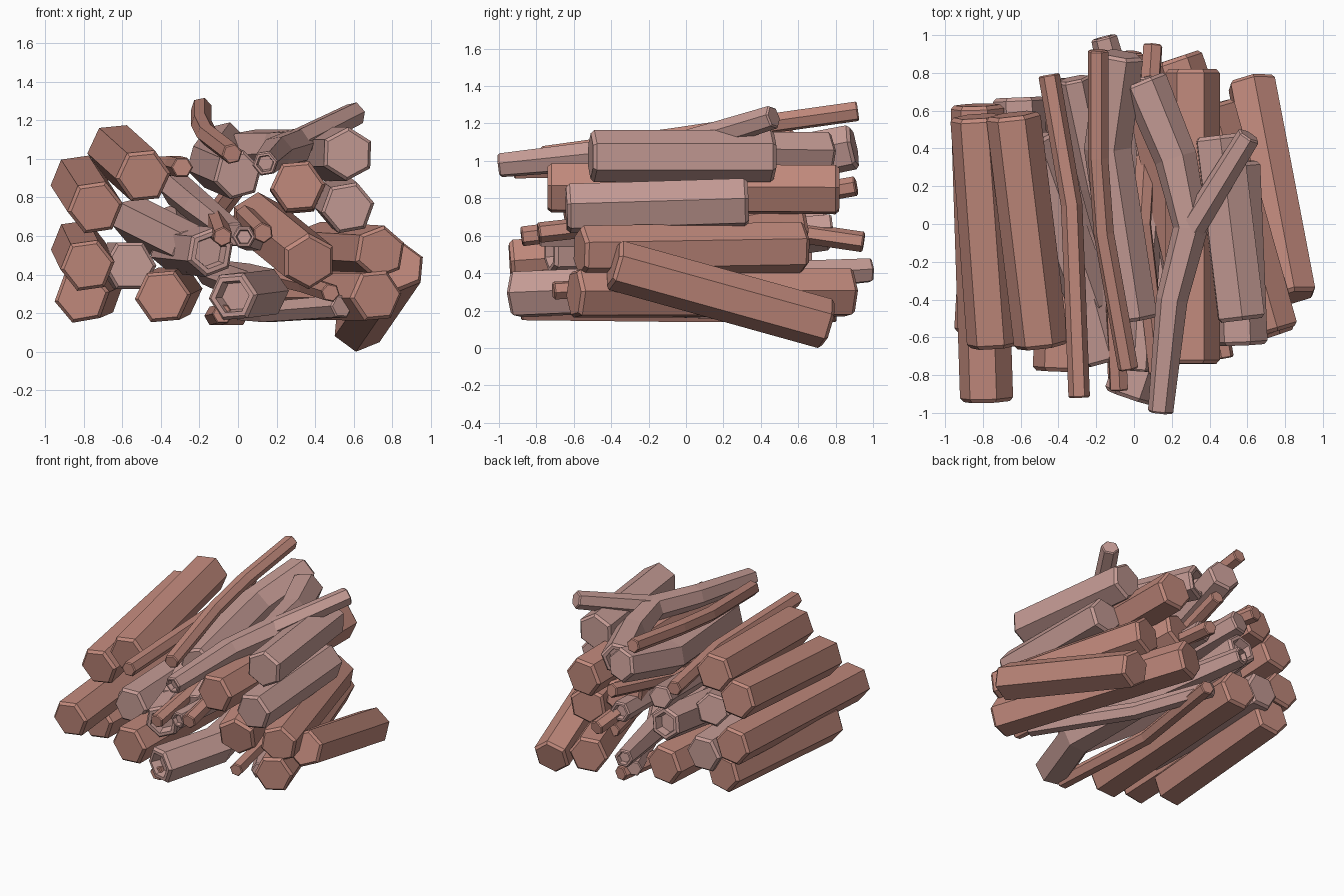
import bpy, bmesh, math
from mathutils import Vector

if "Cube" in bpy.data.objects:
    bpy.data.objects.remove(bpy.data.objects["Cube"])


def mat(name, col):
    m = bpy.data.materials.new(name)
    m.diffuse_color = (*col, 1)
    m.use_nodes = True
    m.node_tree.nodes["Principled BSDF"].inputs["Base Color"].default_value = m.diffuse_color
    return m


BARK = mat("brown_wood", (0.53, 0.25, 0.20))
PALE = mat("pale_wood", (0.56, 0.33, 0.30))
made = []


def log(name, path, radii, material, roll=0.0, hollow=False):
    """Hexagonal log swept front-to-back along path, with chamfered (or hollowed) ends."""
    pts = [Vector(p) for p in path]
    n = len(pts)
    if not isinstance(radii, (list, tuple)):
        radii = [radii] * n
    tangents = [(pts[min(i + 1, n - 1)] - pts[max(i - 1, 0)]).normalized() for i in range(n)]

    # end profile as (inward distance, radius factor), from the cap centre outwards
    def end(r):
        p = [(0, 0.87), (0.14 * r, 1.0)]
        if hollow:
            p = [(0.5 * r, 0.58), (0, 0.68)] + p
        return p

    rings = [(pts[0] + tangents[0] * d, tangents[0], radii[0] * f) for d, f in end(radii[0])]
    rings += [(pts[i], tangents[i], radii[i]) for i in range(1, n - 1)]
    rings += [(pts[-1] - tangents[-1] * d, tangents[-1], radii[-1] * f)
              for d, f in reversed(end(radii[-1]))]

    bm = bmesh.new()
    loops = []
    for c, t, r in rings:
        u = Vector((1, 0, 0))
        u = (u - t * u.dot(t)).normalized()
        v = u.cross(t)
        loops.append([bm.verts.new(c + u * r * math.cos(a) + v * r * math.sin(a))
                      for a in (math.radians(roll + 60 * k) for k in range(6))])
    for a, b in zip(loops, loops[1:]):
        for k in range(6):
            bm.faces.new((a[k], a[(k + 1) % 6], b[(k + 1) % 6], b[k]))
    bm.faces.new(loops[0])
    bm.faces.new(loops[-1])
    bmesh.ops.recalc_face_normals(bm, faces=bm.faces[:])
    me = bpy.data.meshes.new(name)
    bm.to_mesh(me)
    bm.free()
    me.materials.append(material)
    ob = bpy.data.objects.new(name, me)
    bpy.context.collection.objects.link(ob)
    made.append(ob)


# Straight brown logs: front end, back end, radius, roll
for i, (a, b, r, roll) in enumerate([
    ((-.74, -.65, .76), (-.83, .57, .90), .145, 8),
    ((-.49, -.65, .925), (-.64, .58, 1.06), .145, 5),
    ((-.78, -.94, .46), (-.83, .63, .565), .142, 8),
    ((-.81, -.58, .30), (-.74, .62, .33), .145, 10),
    ((-.39, -.78, .30), (-.33, .75, .33), .147, 5),
    ((.37, -.55, .48), (.10, .62, .70), .148, 30),
    ((.31, -.74, .87), (.31, .82, .86), .145, 5),
    ((.74, -.57, .53), (.40, .63, .55), .14, 20),
    ((.84, -.39, .46), (.62, .76, .14), .137, 25),
    ((.72, -.60, .305), (.22, .88, .31), .142, 5),
]):
    log(f"brown_log_{i + 1}", [a, b], r, BARK, roll)

# Straight pale logs
for i, (a, b, r, roll) in enumerate([
    ((-.56, -.52, .46), (-.61, .67, .46), .138, 0),
    ((-.22, -.45, .54), (-.54, .45, .70), .125, 10),
    ((.57, -.64, .76), (.53, .33, .79), .14, 10),
    ((.57, -.51, 1.04), (.45, .47, 1.04), .14, 28),
]):
    log(f"pale_log_{i + 1}", [a, b], r, PALE, roll)

# Bent trunks and pale branches
log("top_trunk", [(0, -.51, .93), (-.14, .40, .99), (-.07, .90, 1.09)],
    [.13, .13, .125], PALE, 15)
log("hollow_low_trunk", [(-.03, -.92, .30), (.13, -.45, .32), (.02, .3, .38), (-.16, .99, .43)],
    [.135, .135, .10, .07], PALE, 5, True)
log("hollow_middle_trunk", [(-.14, -.73, .53), (-.33, -.05, .55), (-.35, .76, .66)],
    [.13, .13, .125], PALE, 20, True)
log("slanted_branch", [(-.02, -.5, .62), (-.2, .2, .76), (-.32, .77, .86)],
    [.07, .085, .09], PALE, 0)
log("small_hollow_branch", [(.03, -.78, .61), (.08, 0, .60), (.02, .78, .66)],
    [.062, .07, .08], PALE, 0, True)
log("bottom_branch", [(.54, -.50, .25), (.15, .2, .22), (-.08, .75, .24)],
    [.065, .06, .06], PALE, 0)
log("top_branch", [(.14, -1.0, .99), (.2, -.4, 1.05), (.3, -.02, 1.08), (.22, .35, 1.06), (.05, .76, 1.05)],
    [.068, .085, .095, .115, .125], PALE, 10, True)
log("top_branch_fork", [(.27, -.08, 1.08), (.61, .47, 1.25)], [.075, .065], PALE, 20)

# Thin brown sticks
for i, (path, r) in enumerate([
    ([(-.29, -.92, .97), (-.33, .1, .98), (-.45, .79, .97)], .057),
    ([(-.03, -.77, 1.04), (-.16, -.05, 1.14), (-.19, .35, 1.2), (-.19, .92, 1.28)], .055),
    ([(-.08, -.88, .61), (-.12, 0, .72), (0, .91, .88)], .053),
    ([(.13, -.79, .63), (.04, 0, .72), (.1, .95, .58)], .055),
    ([(.48, -.71, .32), (.36, 0, .36), (.2, .6, .4)], .05),
    ([(-.08, -.88, .21), (-.12, 0, .20), (0, .8, .2)], .055),
]):
    log(f"stick_{i + 1}", path, r, BARK, 12 * i)

# Rest the pile on the ground
low = min(v.co.z for o in made for v in o.data.vertices)
for o in made:
    o.location.z = -low
